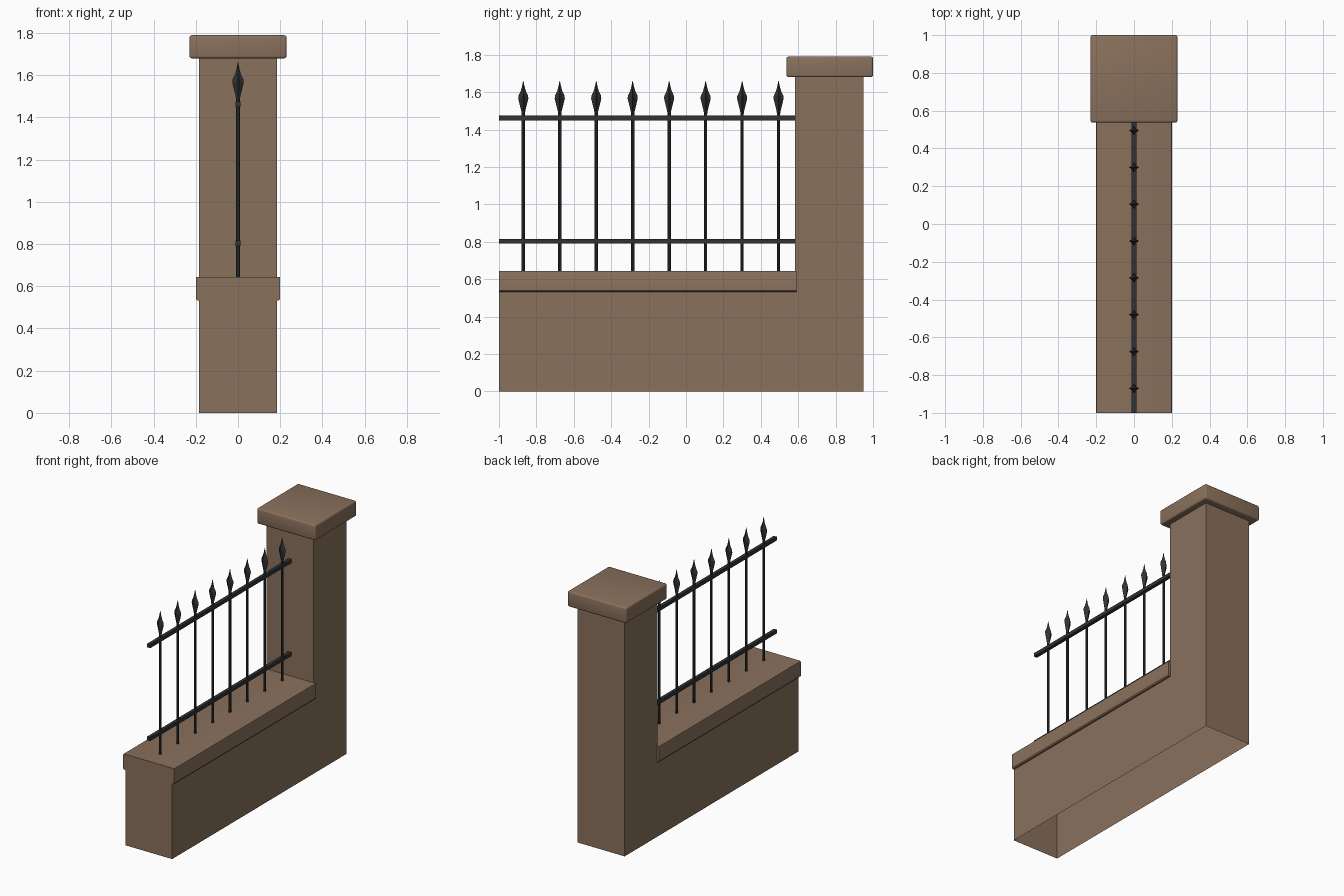
import bpy, bmesh, math

if "Cube" in bpy.data.objects:
    bpy.data.objects.remove(bpy.data.objects["Cube"])


def material(name, rgb):
    m = bpy.data.materials.new(name)
    m.diffuse_color = (*rgb, 1)
    m.use_nodes = True
    m.node_tree.nodes["Principled BSDF"].inputs["Base Color"].default_value = m.diffuse_color
    return m


stone = material("brown stone", (0.255, 0.165, 0.108))
iron = material("dark iron", (0.030, 0.032, 0.034))


def finish(name, bm, mat, smooth=False):
    bmesh.ops.recalc_face_normals(bm, faces=bm.faces)
    me = bpy.data.meshes.new(name)
    bm.to_mesh(me)
    bm.free()
    me.materials.append(mat)
    ob = bpy.data.objects.new(name, me)
    bpy.context.collection.objects.link(ob)
    if smooth:
        bpy.ops.object.select_all(action='DESELECT')
        ob.select_set(True)
        bpy.context.view_layer.objects.active = ob
        bpy.ops.object.shade_smooth_by_angle(angle=math.radians(35))
    return ob


def prism(bm, points, offset):
    """Closed extrusion of a planar outline."""
    f = bm.faces.new([bm.verts.new(p) for p in points])
    r = bmesh.ops.extrude_face_region(bm, geom=[f])
    verts = [v for v in r["geom"] if isinstance(v, bmesh.types.BMVert)]
    bmesh.ops.translate(bm, verts=verts, vec=offset)


def box(bm, lo, hi):
    prism(bm, [(lo[0], lo[1], lo[2]), (hi[0], lo[1], lo[2]),
               (hi[0], hi[1], lo[2]), (lo[0], hi[1], lo[2])],
          (0, 0, hi[2] - lo[2]))


def loft(bm, rings):
    """Skin a list of equal-length rings and close both ends."""
    loops = [[bm.verts.new(p) for p in ring] for ring in rings]
    n = len(loops[0])
    for a, b in zip(loops, loops[1:]):
        for i in range(n):
            j = (i + 1) % n
            bm.faces.new((a[i], a[j], b[j], b[i]))
    bm.faces.new(loops[0])
    bm.faces.new(loops[-1])


# Low wall and pillar: one L-shaped body, open underneath
bm = bmesh.new()
outline = [(-1, 0), (0.95, 0), (0.95, 1.69), (0.583, 1.69), (0.583, 0.54), (-1, 0.54)]
prism(bm, [(-0.184, y, z) for y, z in outline], (0.368, 0, 0))
bottom = [f for f in bm.faces if all(abs(v.co.z) < 1e-5 for v in f.verts)]
bmesh.ops.recalc_face_normals(bm, faces=bm.faces)
bmesh.ops.delete(bm, geom=bottom, context='FACES')
finish("wall_and_pillar", bm, stone)

# Coping on the low wall, with softened long edges
bm = bmesh.new()
half = [(0.184, 0.532), (0.194, 0.533), (0.2, 0.54), (0.2, 0.637), (0.198, 0.643), (0.192, 0.645)]
prof = half + [(-x, z) for x, z in reversed(half)]
prism(bm, [(x, -1, z) for x, z in prof], (0, 1.59, 0))
finish("wall_coping", bm, stone, True)

# Pillar cap with rounded edges
bm = bmesh.new()
box(bm, (-0.23, 0.537, 1.68), (0.23, 1.0, 1.79))
bmesh.ops.bevel(bm, geom=bm.edges[:], offset=0.011, segments=3, profile=0.5, affect='EDGES')
finish("pillar_cap", bm, stone, True)

# Two horizontal rails
for name, z in (("lower_rail", 0.803), ("upper_rail", 1.462)):
    bm = bmesh.new()
    box(bm, (-0.012, -1, z - 0.013), (0.012, 0.59, z + 0.013))
    finish(name, bm, iron)

# Upright bars with four-winged spear heads
SPEAR = [(1.48, 0.008, 0.008), (1.50, 0.011, 0.009), (1.565, 0.027, 0.015),
         (1.58, 0.026, 0.014), (1.605, 0.014, 0.009), (1.63, 0.007, 0.005),
         (1.66, 0.001, 0.001)]
for k in range(8):
    y = -0.87 + 0.195 * k

    def ring(z, r_out, r_in):
        return [((r_out, r_in)[i % 2] * math.cos(i * math.pi / 4),
                 y + (r_out, r_in)[i % 2] * math.sin(i * math.pi / 4), z) for i in range(8)]

    bm = bmesh.new()
    loft(bm, [ring(0.64, 0.0085, 0.0085), ring(1.49, 0.0085, 0.0085)])
    finish(f"upright_bar_{k + 1}", bm, iron, True)
    bm = bmesh.new()
    loft(bm, [ring(*s) for s in SPEAR])
    finish(f"spear_head_{k + 1}", bm, iron)
